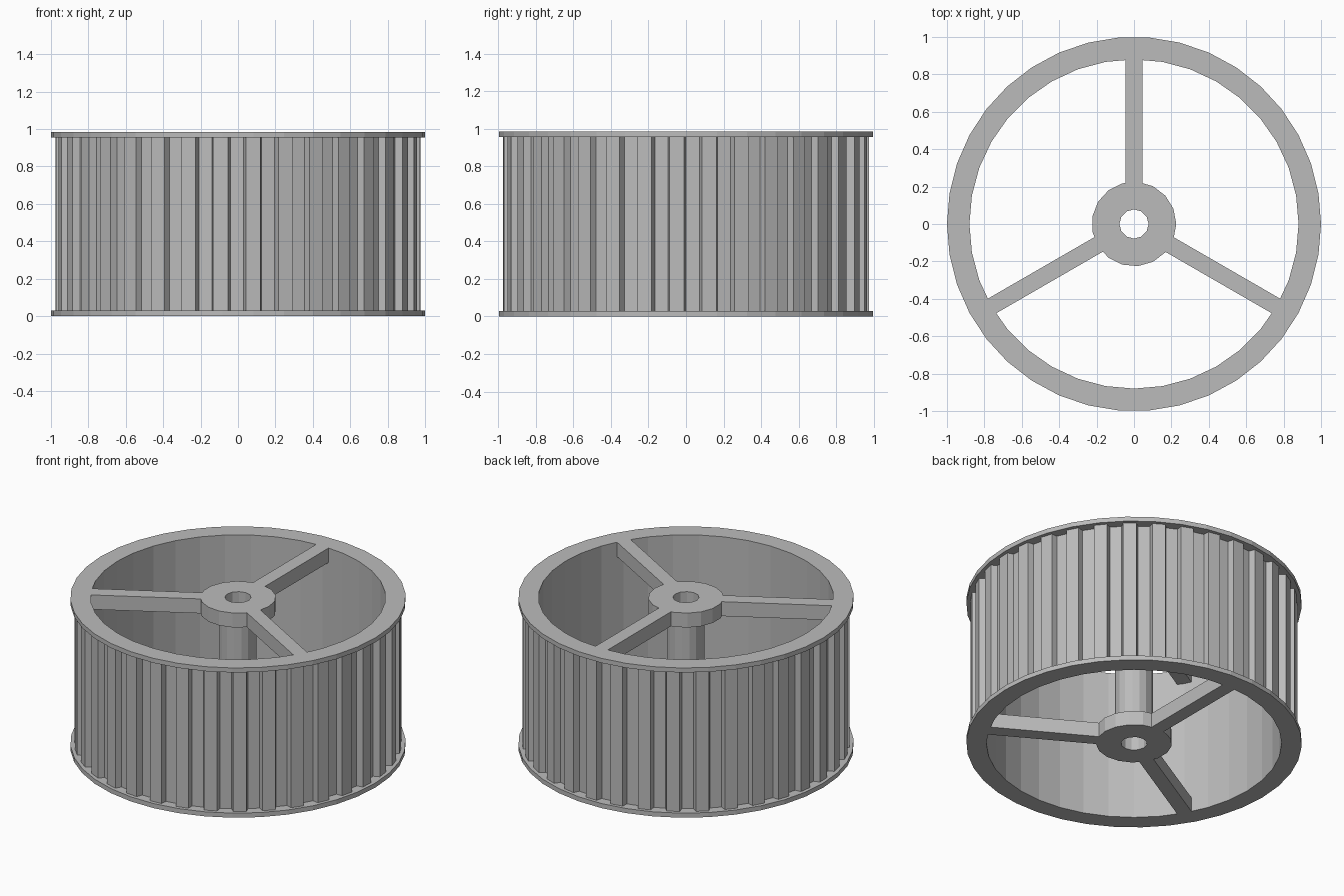
import bpy
import bmesh
from math import cos, sin, radians, tau
from mathutils import Matrix, Vector

cube = bpy.data.objects.get("Cube")
if cube:
    bpy.data.objects.remove(cube, do_unlink=True)

HEIGHT = 0.985
FLANGE = 0.03        # flange thickness
WEB = 0.095          # hub plate and spoke thickness
INNER = 0.88         # inside of the drum wall
BORE = 0.078
TEETH = 35

grey = bpy.data.materials.new("plain_grey")
grey.use_nodes = True
colour = (0.5, 0.5, 0.5, 1)
grey.diffuse_color = colour
grey.node_tree.nodes["Principled BSDF"].inputs["Base Color"].default_value = colour


def polar(r, degrees):
    a = radians(degrees)
    return (r * cos(a), r * sin(a))


def circle(r, sides):
    return [polar(r, 360 * i / sides) for i in range(sides)]


def prism(name, loops, z0, z1):
    """Extrude an outline, with any further loops as holes, from z0 to z1."""
    bm = bmesh.new()
    edges = []
    for loop in loops:
        verts = [bm.verts.new((x, y, z0)) for x, y in loop]
        edges += [bm.edges.new((v, verts[i - 1])) for i, v in enumerate(verts)]
    bmesh.ops.triangle_fill(bm, use_beauty=True, edges=edges)
    top = bmesh.ops.extrude_face_region(bm, geom=bm.faces[:])["geom"]
    moved = [v for v in top if isinstance(v, bmesh.types.BMVert)]
    bmesh.ops.translate(bm, verts=moved, vec=Vector((0, 0, z1 - z0)))
    bmesh.ops.recalc_face_normals(bm, faces=bm.faces[:])
    mesh = bpy.data.meshes.new(name)
    bm.to_mesh(mesh)
    bm.free()
    mesh.materials.append(grey)
    obj = bpy.data.objects.new(name, mesh)
    bpy.context.collection.objects.link(obj)
    return obj


# Toothed drum: trapezoid teeth around a thin wall
pitch = 360 / TEETH
toothed = []
for i in range(TEETH):
    middle = 7.35 + i * pitch
    for r, offset in ((0.937, -3.0), (0.976, -2.3), (0.976, 2.3), (0.937, 3.0)):
        toothed.append(polar(r, middle + offset))
inside = circle(INNER, 36)
prism("toothed_drum", [toothed, inside], FLANGE, HEIGHT - FLANGE)

# Central tube between the hub plates
bore = circle(BORE, 12)
prism("axle_tube", [circle(0.113, 16), bore], WEB, HEIGHT - WEB)

# Matching flange, hub and spokes at each end
for end, z0, step in (("bottom", 0, 1), ("top", HEIGHT, -1)):
    def span(thickness):
        return sorted((z0, z0 + step * thickness))

    prism(end + "_flange", [circle(1, 38), inside], *span(FLANGE))
    prism(end + "_hub", [circle(0.226, 17), bore], *span(WEB))
    for n in range(3):
        bar = [(0.2, -0.045), (0.885, -0.045), (0.885, 0.045), (0.2, 0.045)]
        spoke = prism(f"{end}_spoke_{n + 1}", [bar], *span(WEB))
        spoke.data.transform(Matrix.Rotation(tau / 4 + n * tau / 3, 4, "Z"))
